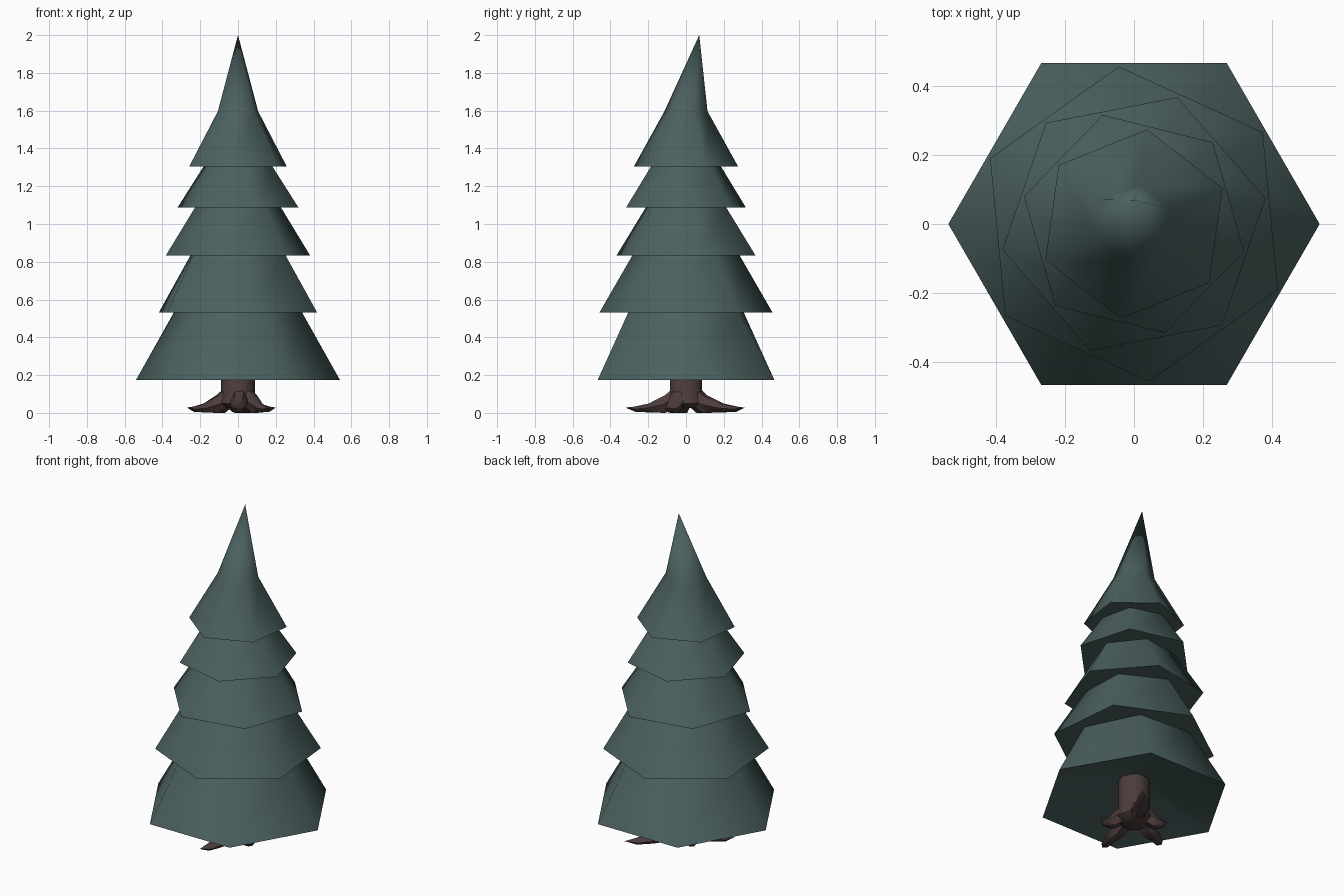
import bpy, bmesh
from math import cos, sin, radians, atan2, hypot, pi
from mathutils import Vector

cube = bpy.data.objects.get("Cube")
if cube:
    bpy.data.objects.remove(cube)


def material(name, rgb):
    m = bpy.data.materials.new(name)
    m.use_nodes = True
    m.diffuse_color = (*rgb, 1)
    bsdf = m.node_tree.nodes["Principled BSDF"]
    bsdf.inputs["Base Color"].default_value = (*rgb, 1)
    bsdf.inputs["Roughness"].default_value = 0.9
    return m


foliage = material("dark spruce green", (0.07, 0.118, 0.116))
bark = material("dark brown bark", (0.075, 0.045, 0.045))


def ring(sides, radius, z, turn=0):
    return [Vector((radius * cos(radians(turn) + 2 * pi * i / sides),
                    radius * sin(radians(turn) + 2 * pi * i / sides), z))
            for i in range(sides)]


def loft(name, rings, mat, tip=None, angle=60):
    """Skin a stack of rings, closed below and closed or pointed above."""
    bm = bmesh.new()
    loops = [[bm.verts.new(p) for p in r] for r in rings]
    n = len(loops[0])
    for a, b in zip(loops, loops[1:]):
        for i in range(n):
            j = (i + 1) % n
            bm.faces.new((a[i], a[j], b[j], b[i]))
    bm.faces.new(loops[0][::-1])
    if tip:
        t = bm.verts.new(tip)
        for i in range(n):
            bm.faces.new((loops[-1][i], loops[-1][(i + 1) % n], t))
    else:
        bm.faces.new(loops[-1])
    bmesh.ops.recalc_face_normals(bm, faces=bm.faces)
    mesh = bpy.data.meshes.new(name)
    bm.to_mesh(mesh)
    bm.free()
    mesh.materials.append(mat)
    obj = bpy.data.objects.new(name, mesh)
    bpy.context.collection.objects.link(obj)
    bpy.ops.object.select_all(action='DESELECT')
    obj.select_set(True)
    bpy.context.view_layer.objects.active = obj
    bpy.ops.object.shade_smooth_by_angle(angle=radians(angle))


# Foliage tiers: rim height, rim radius, turn, top height, top radius
tiers = [
    ("lower", 0.532, 0.46, 35.5, 0.832, 0.285),
    ("middle", 0.832, 0.39, 11, 1.087, 0.23),
    ("upper", 1.087, 0.33, 46, 1.305, 0.19),
]
for name, z0, r0, turn, z1, r1 in tiers:
    loft(name + "_foliage_tier",
         [ring(6, r0, z0, turn), ring(6, r1, z1, turn - 3)], foliage)

# Lowest tier, with an underside that rises to the trunk
loft("lowest_foliage_tier",
     [ring(6, 0.08, 0.3), ring(6, 0.54, 0.174), ring(6, 0.34, 0.532, -4)],
     foliage)

# Crown with a tip that leans back
loft("crown_foliage", [ring(6, 0.278, 1.305, 22), ring(6, 0.115, 1.597, 22)],
     foliage, tip=(0, 0.07, 2))

# Trunk
trunk_profile = [(0.07, 0.025), (0.105, 0.05), (0.09, 0.1), (0.088, 0.34)]
loft("trunk", [ring(10, r, z) for r, z in trunk_profile], bark, angle=50)


# Roots: tapered arms that drop from the trunk and run along the ground
def root(name, x, y, bend):
    heading, reach = atan2(y, x), hypot(x, y)
    out = Vector((cos(heading), sin(heading), 0))
    side = Vector((-out.y, out.x, 0))
    up = Vector((0, 0, 1))
    # along the root, height, half width, half thickness
    stations = [(0.05, 0.09, 0.05, 0.06), (0.11, 0.046, 0.045, 0.053),
                (0.11 + 0.4 * (reach - 0.11), 0.026, 0.038, 0.027),
                (0.11 + 0.75 * (reach - 0.11), 0.02, 0.026, 0.016)]
    rings = []
    for d, z, w, h in stations:
        centre = out * d + side * bend * sin(pi * d / reach) + up * z
        rings.append([centre + side * p.x * w + up * p.y * h
                      for p in ring(6, 1, 0)])
    loft(name, rings, bark, tip=out * reach + up * 0.028, angle=50)


root("back_left_root", 0.20, 0.31, 0.02)
root("right_root", -0.27, -0.085, -0.02)
root("front_root", -0.035, -0.32, 0.02)
root("left_root", 0.165, -0.095, -0.01)
root("back_right_root", -0.13, 0.13, 0.01)
